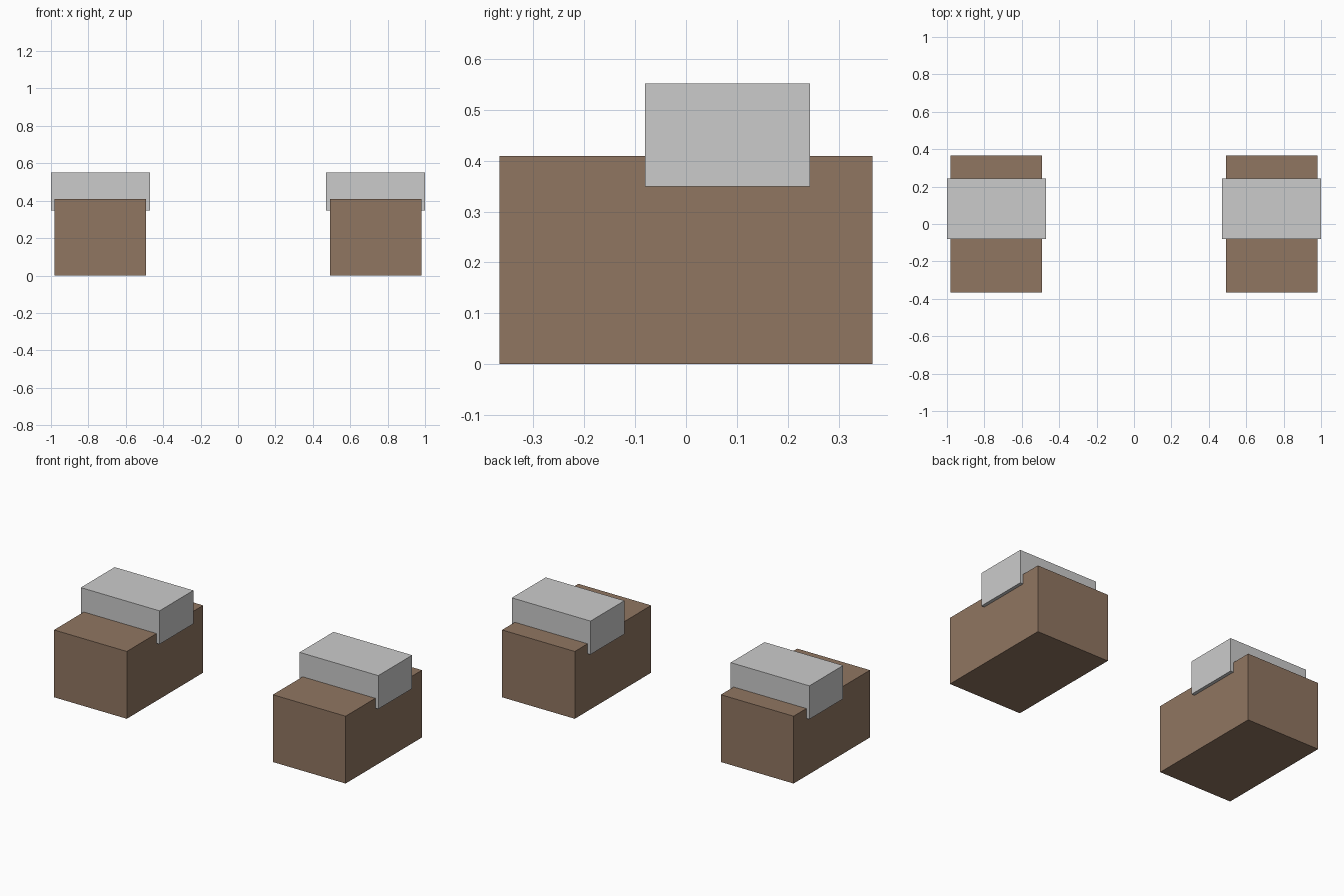
import bpy

if "Cube" in bpy.data.objects:
    bpy.data.objects.remove(bpy.data.objects["Cube"])

brown = bpy.data.materials.new("brown")
brown.diffuse_color = (0.28, 0.18, 0.12, 1)
brown.use_nodes = True
brown.node_tree.nodes["Principled BSDF"].inputs["Base Color"].default_value = brown.diffuse_color


def box(name, center, size, material=None):
    bpy.ops.mesh.primitive_cube_add(size=1, location=center)
    obj = bpy.context.object
    obj.name = name
    obj.scale = size
    bpy.ops.object.transform_apply(location=False, rotation=False, scale=True)
    if material:
        obj.data.materials.append(material)
    return obj


# A matching pair: brown block with a slightly wider grey cap set into its top
for side, s in (("left", -1), ("right", 1)):
    x = s * 0.7355
    box(side + "_block", (x, 0, 0.2045), (0.489, 0.733, 0.409), brown)
    box(side + "_top_band", (x, 0.0815, 0.4505), (0.529, 0.325, 0.203))
